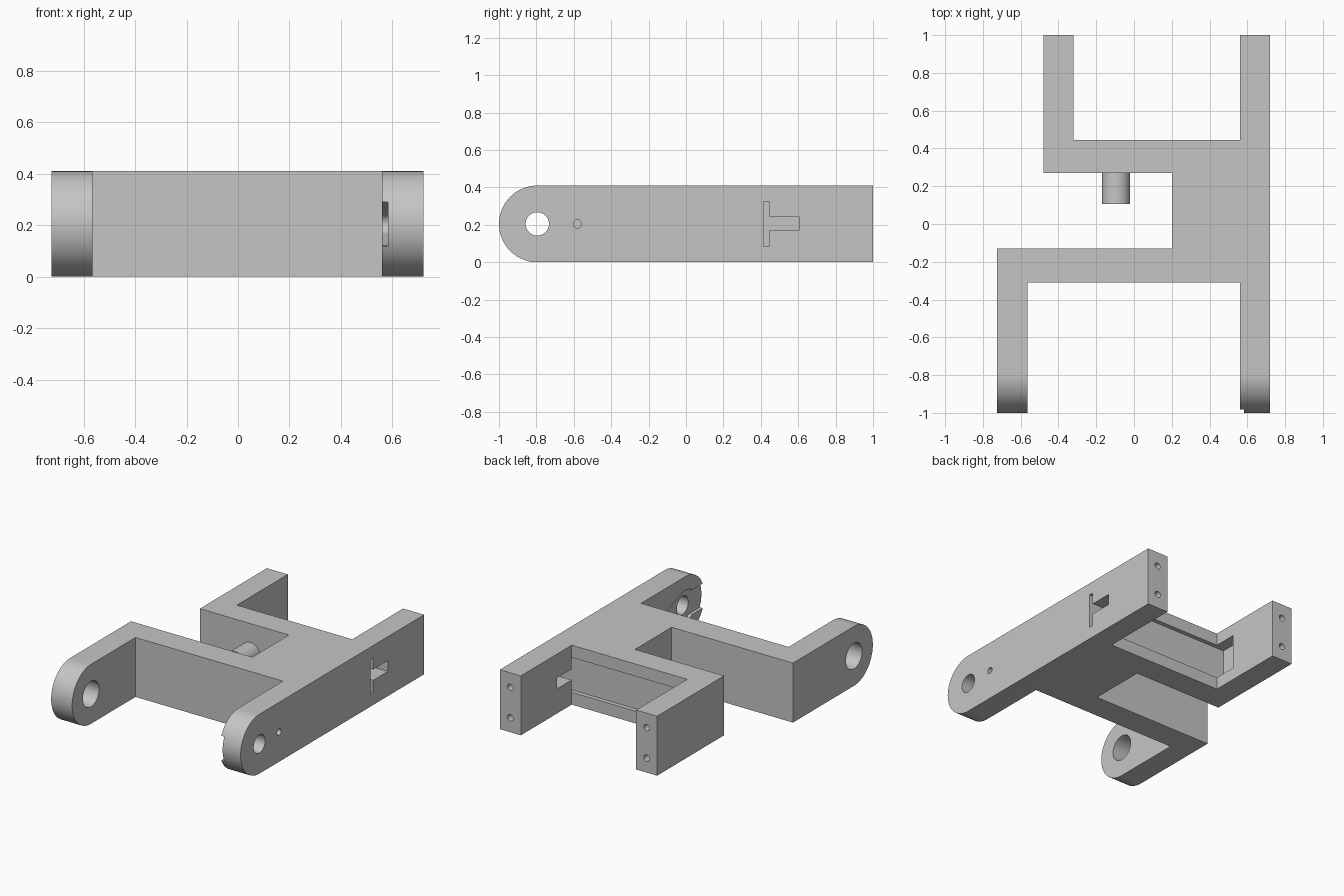
import bpy, bmesh, math
from mathutils import Vector

if "Cube" in bpy.data.objects:
    bpy.data.objects.remove(bpy.data.objects["Cube"], do_unlink=True)

H = 0.41            # body height
MID = H / 2
PIVOT = -0.795      # y of the pivot holes

grey = bpy.data.materials.new("plain_grey")
grey.use_nodes = True
colour = (0.56, 0.56, 0.56, 1)
grey.diffuse_color = colour
grey.node_tree.nodes["Principled BSDF"].inputs["Base Color"].default_value = colour


def prism(name, points, depth):
    """Closed solid from a flat loop of 3D points pushed along depth."""
    bm = bmesh.new()
    face = bm.faces.new([bm.verts.new(p) for p in points])
    new = bmesh.ops.extrude_face_region(bm, geom=[face])["geom"]
    bmesh.ops.translate(bm, vec=Vector(depth),
                        verts=[v for v in new if isinstance(v, bmesh.types.BMVert)])
    bmesh.ops.recalc_face_normals(bm, faces=bm.faces)
    mesh = bpy.data.meshes.new(name)
    bm.to_mesh(mesh)
    bm.free()
    mesh.materials.append(grey)
    obj = bpy.data.objects.new(name, mesh)
    bpy.context.collection.objects.link(obj)
    return obj


def side_prism(name, yz, x0, x1):
    return prism(name, [(x0, y, z) for y, z in yz], (x1 - x0, 0, 0))


def arc(y, z, r, start, end, n):
    angles = [math.radians(start + (end - start) * i / n) for i in range(n + 1)]
    return [(y + r * math.cos(a), z + r * math.sin(a)) for a in angles]


def ring(a, b, r, n=40):
    return arc(a, b, r, 0, 360 - 360 / n, n - 1)


def rect(y0, y1, z0, z1):
    return [(y0, z0), (y1, z0), (y1, z1), (y0, z1)]


def combine(target, tool, operation="DIFFERENCE"):
    tool.hide_render = True
    mod = target.modifiers.new(operation.title(), "BOOLEAN")
    mod.object, mod.operation, mod.solver = tool, operation, "EXACT"
    bpy.context.view_layer.objects.active = target
    bpy.ops.object.modifier_apply(modifier=mod.name)
    bpy.data.objects.remove(tool, do_unlink=True)


# Body: plan outline pushed up to full height
outline = [(0.72, -1.01), (0.72, 1), (0.56, 1), (0.56, 0.445), (-0.32, 0.445),
           (-0.32, 1), (-0.48, 1), (-0.48, 0.27), (0.2, 0.27), (0.2, -0.13),
           (-0.725, -0.13), (-0.725, -1.01), (-0.565, -1.01), (-0.565, -0.31),
           (0.56, -0.31), (0.56, -1.01)]
body = prism("frame_body", [(x, y, 0) for x, y in outline], (0, 0, H))

# Rounded front ends
profile = [(1.1, 0), (1.1, H)] + arc(PIVOT, MID, MID, 90, 270, 40)
combine(body, side_prism("round_end_cutter", profile, -1, 1), "INTERSECT")

# Shaped recess inside the arm at +x, open to its front end
recess = ([(-1.1, MID - 0.085), (PIVOT - 0.07, MID - 0.085)]
          + arc(PIVOT, MID, 0.11, -130, -75, 8)
          + arc(-0.58, MID, 0.04, -80, 80, 10)
          + arc(PIVOT, MID, 0.11, 75, 130, 8)
          + [(PIVOT - 0.07, MID + 0.085), (-1.1, MID + 0.085)])
combine(body, side_prism("recess_cutter", recess, 0.5, 0.583))

# Pivot holes and the small pin hole
for y, r, x0, x1 in ((PIVOT, 0.0625, 0.5, 0.8), (PIVOT, 0.088, -0.8, -0.5),
                     (-0.58, 0.022, 0.5, 0.8)):
    combine(body, side_prism("hole_cutter", ring(y, MID, r), x0, x1))

# Shallow tray across the rear beam, running into the arm at -x
combine(body, side_prism("tray_cutter", rect(0.415, 0.605, 0.085, 0.325), -0.4, 0.56))

# T-shaped slot through the arm at +x
tee = [(0.415, 0.085), (0.445, 0.085), (0.445, 0.17), (0.605, 0.17),
       (0.605, 0.245), (0.445, 0.245), (0.445, 0.325), (0.415, 0.325)]
combine(body, side_prism("tee_cutter", tee, 0.5, 0.8))

# Screw holes in the rear ends
for x in (-0.4, 0.64):
    for z in (0.1, 0.31):
        loop = [(a, 1.05, b) for a, b in ring(x, z, 0.022, 24)]
        combine(body, prism("screw_cutter", loop, (0, -0.22, 0)))

# Peg on the front of the rear beam
peg = prism("pivot_peg", [(a, 0.28, b) for a, b in ring(-0.095, MID, 0.075)],
            (0, -0.175, 0))

for obj in (body, peg):
    bpy.ops.object.select_all(action="DESELECT")
    obj.select_set(True)
    bpy.context.view_layer.objects.active = obj
    bpy.ops.object.shade_smooth_by_angle(angle=math.radians(30))
